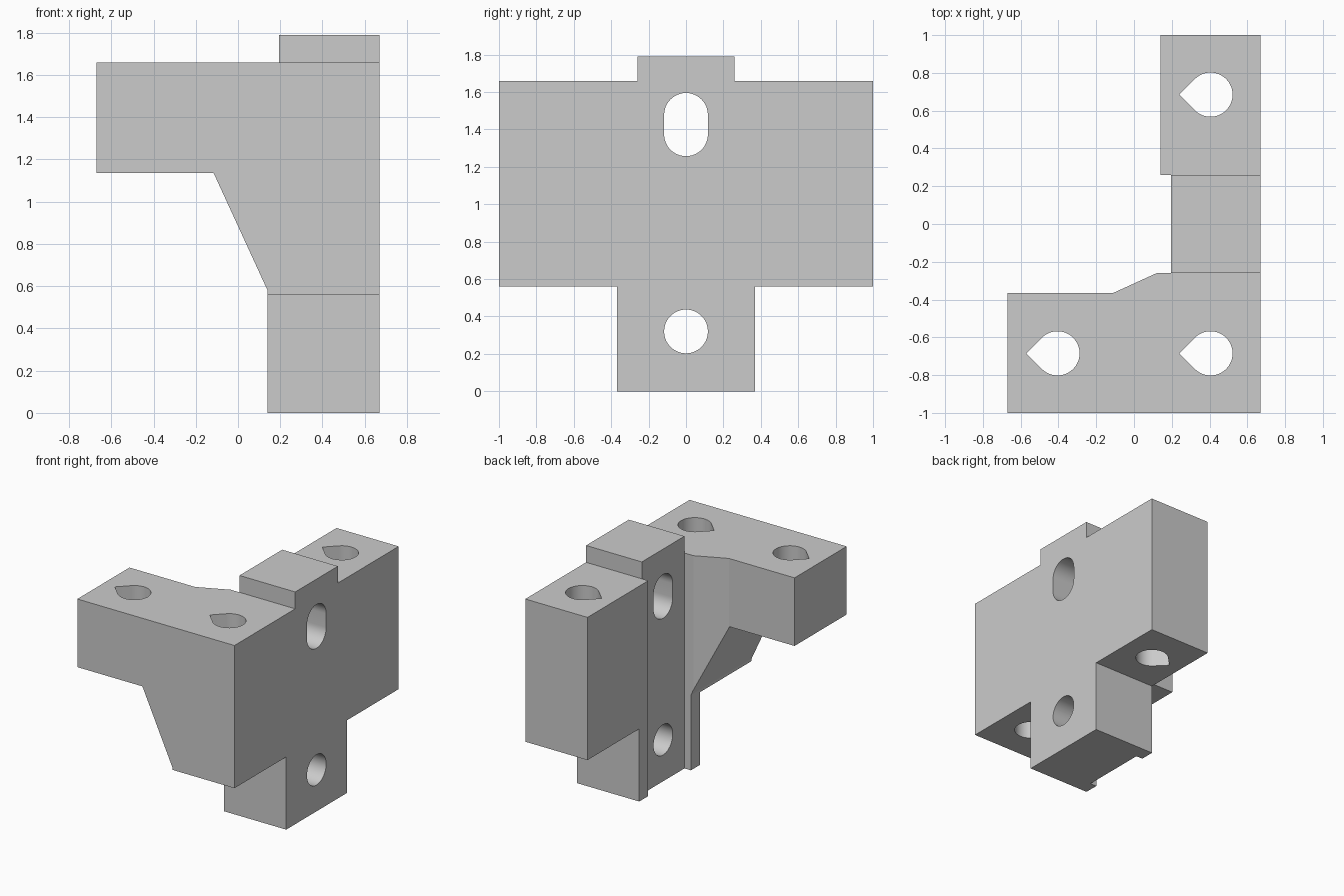
import bpy, bmesh, math
from mathutils import Vector

cube = bpy.data.objects.get("Cube")
if cube:
    bpy.data.objects.remove(cube, do_unlink=True)

grey = bpy.data.materials.new("light grey")
grey.use_nodes = True
grey.diffuse_color = (0.6, 0.6, 0.6, 1)
grey.node_tree.nodes["Principled BSDF"].inputs["Base Color"].default_value = (0.6, 0.6, 0.6, 1)


def prism(name, points, axis, start, end):
    """Extrude a flat profile along the x, y or z axis."""
    place = {"x": lambda a, b: (start, a, b),
             "y": lambda a, b: (a, start, b),
             "z": lambda a, b: (a, b, start)}[axis]
    step = Vector([(end - start) * (axis == c) for c in "xyz"])
    bm = bmesh.new()
    face = bm.faces.new([bm.verts.new(place(a, b)) for a, b in points])
    geom = bmesh.ops.extrude_face_region(bm, geom=[face])["geom"]
    bmesh.ops.translate(bm, vec=step, verts=[v for v in geom if isinstance(v, bmesh.types.BMVert)])
    bmesh.ops.recalc_face_normals(bm, faces=bm.faces)
    mesh = bpy.data.meshes.new(name)
    bm.to_mesh(mesh)
    bm.free()
    mesh.materials.append(grey)
    obj = bpy.data.objects.new(name, mesh)
    bpy.context.collection.objects.link(obj)
    return obj


def arc(cx, cy, r, a0, a1, n):
    angles = [math.radians(a0 + (a1 - a0) * i / n) for i in range(n + 1)]
    return [(cx + r * math.cos(a), cy + r * math.sin(a)) for a in angles]


def rect(a0, a1, b0, b1):
    return [(a0, b0), (a1, b0), (a1, b1), (a0, b1)]


# Body: plan outline with arm, corner gusset, shallow channel and rear wing
BACK, SIDE, TOP, SHOULDER = 1.0, 0.67, 1.79, 1.66
CHANNEL, ARM, LOW = 0.26, -0.365, 0.56
outline = [(-SIDE, -BACK), (SIDE, -BACK), (SIDE, BACK), (0.14, BACK),
           (0.14, CHANNEL), (0.195, CHANNEL), (0.195, -CHANNEL),
           (0.12, -CHANNEL), (-0.11, ARM), (-SIDE, ARM)]
body = prism("bracket_body", outline, "z", 0, TOP)
cutters = []

# Shoulders beside the raised tab, and gaps beside the lower tongue
for s in (-1, 1):
    y0, y1 = sorted((s * CHANNEL, s * 1.2))
    cutters.append(prism("shoulder_cutter", rect(y0, y1, SHOULDER, 2), "x", -1, 1))
    y0, y1 = sorted((s * 0.37, s * 1.2))
    cutters.append(prism("tongue_cutter", rect(y0, y1, -0.2, LOW), "x", -1, 1))

# Sloping underside of the arm
slope = [(-1, -0.2), (0.14, -0.2), (0.14, 0.58), (-0.115, 1.135), (-1, 1.135)]
cutters.append(prism("slope_cutter", slope, "y", -1.2, -0.1))

# Vertical teardrop holes
R = 0.117
for x, y in ((0.405, 0.685), (0.405, -0.685), (-0.405, -0.685)):
    drop = arc(x, y, R, -135, 135, 36) + [(x - R * math.sqrt(2), y)]
    cutters.append(prism("teardrop_cutter", drop, "z", -0.3, 2))

# Round hole and slot through the channel
cutters.append(prism("round_hole_cutter", arc(0, 0.32, R, 0, 352.5, 47), "x", -1, 1))
slot = arc(0, 1.478, R, 0, 180, 24) + arc(0, 1.374, R, 180, 360, 24)
cutters.append(prism("slot_cutter", slot, "x", -1, 1))

# Apply every cut to the body
bpy.context.view_layer.objects.active = body
for cutter in cutters:
    cutter.hide_render = True
    mod = body.modifiers.new("cut", "BOOLEAN")
    mod.operation = "DIFFERENCE"
    mod.solver = "EXACT"
    mod.object = cutter
    bpy.ops.object.modifier_apply(modifier=mod.name)
for cutter in cutters:
    bpy.data.objects.remove(cutter, do_unlink=True)

# Smooth hole walls, crisp edges elsewhere
for obj in bpy.context.selected_objects:
    obj.select_set(False)
body.select_set(True)
bpy.ops.object.shade_smooth_by_angle(angle=math.radians(20))
